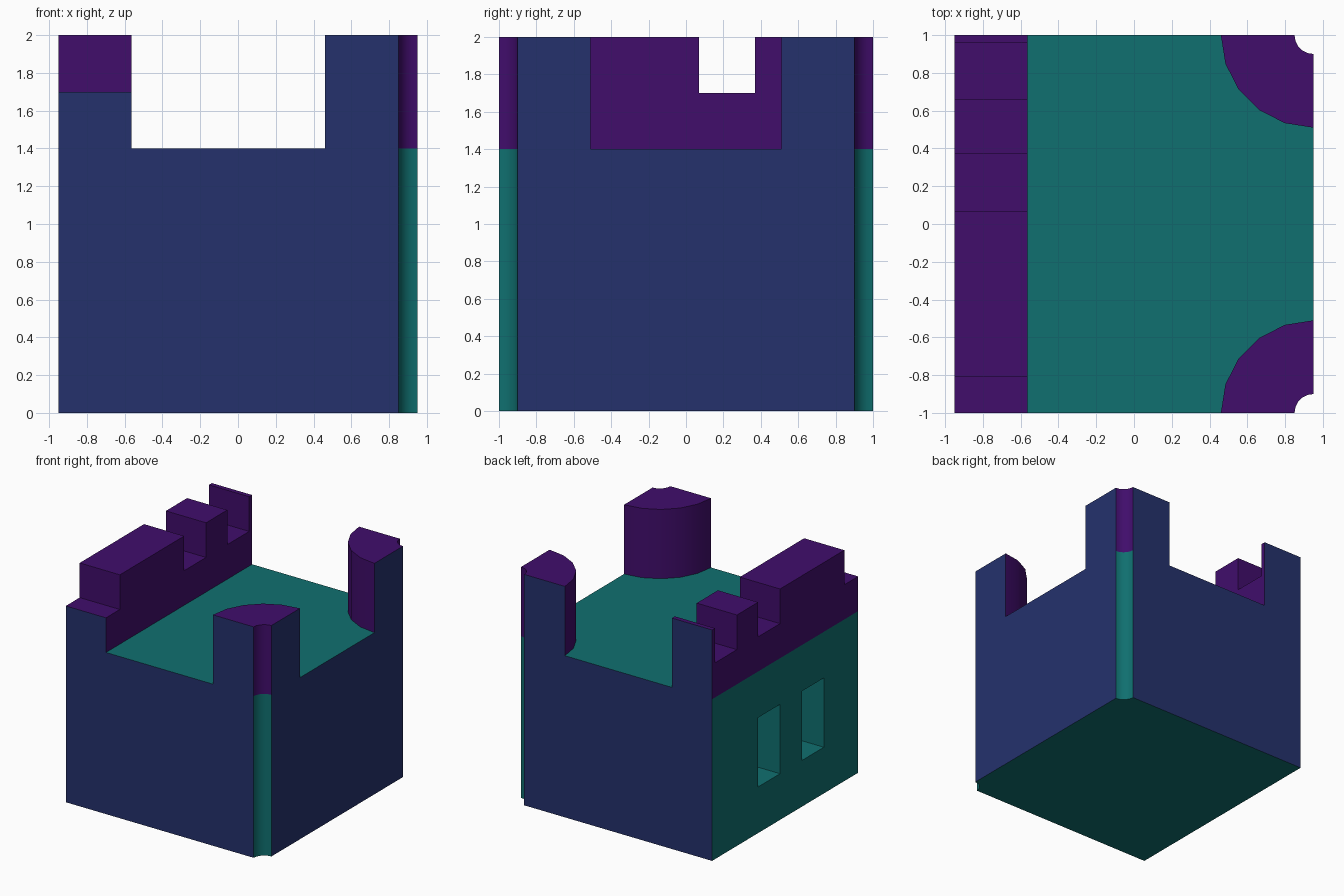
import bpy, bmesh, math
from mathutils import Vector

cube = bpy.data.objects.get("Cube")
if cube:
    bpy.data.objects.remove(cube, do_unlink=True)

HX, HY = 0.95, 1.0          # half extents of the footprint
FLOOR, TOP = 1.4, 2.0       # roof height, battlement height
NOTCH, TOWER = 0.1, 0.49    # corner radii


def material(name, rgb):
    m = bpy.data.materials.new(name)
    m.use_nodes = True
    m.diffuse_color = (*rgb, 1)
    m.node_tree.nodes["Principled BSDF"].inputs["Base Color"].default_value = (*rgb, 1)
    return m


teal = material("teal", (0.005, 0.16, 0.16))
purple = material("purple", (0.052, 0.004, 0.148))
navy = material("navy", (0.018, 0.031, 0.152))


def prism(name, points, direction, mats):
    """Extrude a flat outline along a direction."""
    bm = bmesh.new()
    face = bm.faces.new([bm.verts.new(p) for p in points])
    new = bmesh.ops.extrude_face_region(bm, geom=[face], use_keep_orig=True)["geom"]
    bmesh.ops.translate(bm, vec=Vector(direction),
                        verts=[v for v in new if isinstance(v, bmesh.types.BMVert)])
    bmesh.ops.recalc_face_normals(bm, faces=bm.faces)
    mesh = bpy.data.meshes.new(name)
    bm.to_mesh(mesh)
    bm.free()
    for m in mats:
        mesh.materials.append(m)
    ob = bpy.data.objects.new(name, mesh)
    bpy.context.collection.objects.link(ob)
    return ob


def activate(ob):
    bpy.ops.object.select_all(action="DESELECT")
    ob.select_set(True)
    bpy.context.view_layer.objects.active = ob


def finish(ob):
    """Navy on the outer front, back and right planes, smooth on the curves."""
    for p in ob.data.polygons:
        c = p.center
        outer = abs(abs(c.y) - HY) < 0.001 or abs(c.x - HX) < 0.001
        p.material_index = 1 if outer else 0
    activate(ob)
    bpy.ops.object.shade_smooth_by_angle(angle=math.radians(30))


def corner_arc(radius, side, z, steps=5):
    """Quarter arc about a right-hand corner, from the y wall to the x wall."""
    return [(HX - radius * math.cos(a), side * (HY - radius * math.sin(a)), z)
            for a in (math.pi / 2 * i / steps for i in range(steps + 1))]


# Main block with scooped right corners
outline = ([(-HX, -HY, 0)] + corner_arc(NOTCH, -1, 0)
           + corner_arc(NOTCH, 1, 0)[::-1] + [(-HX, HY, 0)])
block = prism("castle_block", outline, (0, 0, FLOOR), [teal, navy])

# Two window recesses in the left wall
for i, y in enumerate((-0.53, 0.07)):
    x = -HX - 0.1
    cutter = prism(f"window_cutter_{i + 1}",
                   [(x, y, 0.4), (x, y + 0.3, 0.4), (x, y + 0.3, 1.0), (x, y, 1.0)],
                   (0.485, 0, 0), [teal])
    cutter.hide_render = True
    mod = block.modifiers.new("window", "BOOLEAN")
    mod.operation, mod.solver, mod.object = "DIFFERENCE", "EXACT", cutter
    activate(block)
    bpy.ops.object.modifier_apply(modifier=mod.name)
    bpy.data.objects.remove(cutter, do_unlink=True)
finish(block)

# Quarter-round towers on the right corners
for name, side in (("front_tower", -1), ("back_tower", 1)):
    pts = corner_arc(TOWER, side, FLOOR) + corner_arc(NOTCH, side, FLOOR)[::-1]
    finish(prism(name, pts, (0, 0, TOP - FLOOR), [purple, navy]))

# Battlement along the left wall: low wall with three merlons
low = 1.7
profile = [(-HY, FLOOR), (-HY, low)]
for start, end in ((-0.81, 0.07), (0.37, 0.66), (0.96, HY)):
    profile += [(start, low), (start, TOP), (end, TOP)]
    if end < HY:
        profile.append((end, low))
profile.append((HY, FLOOR))
finish(prism("battlement", [(-HX, y, z) for y, z in profile], (0.385, 0, 0), [purple, navy]))
